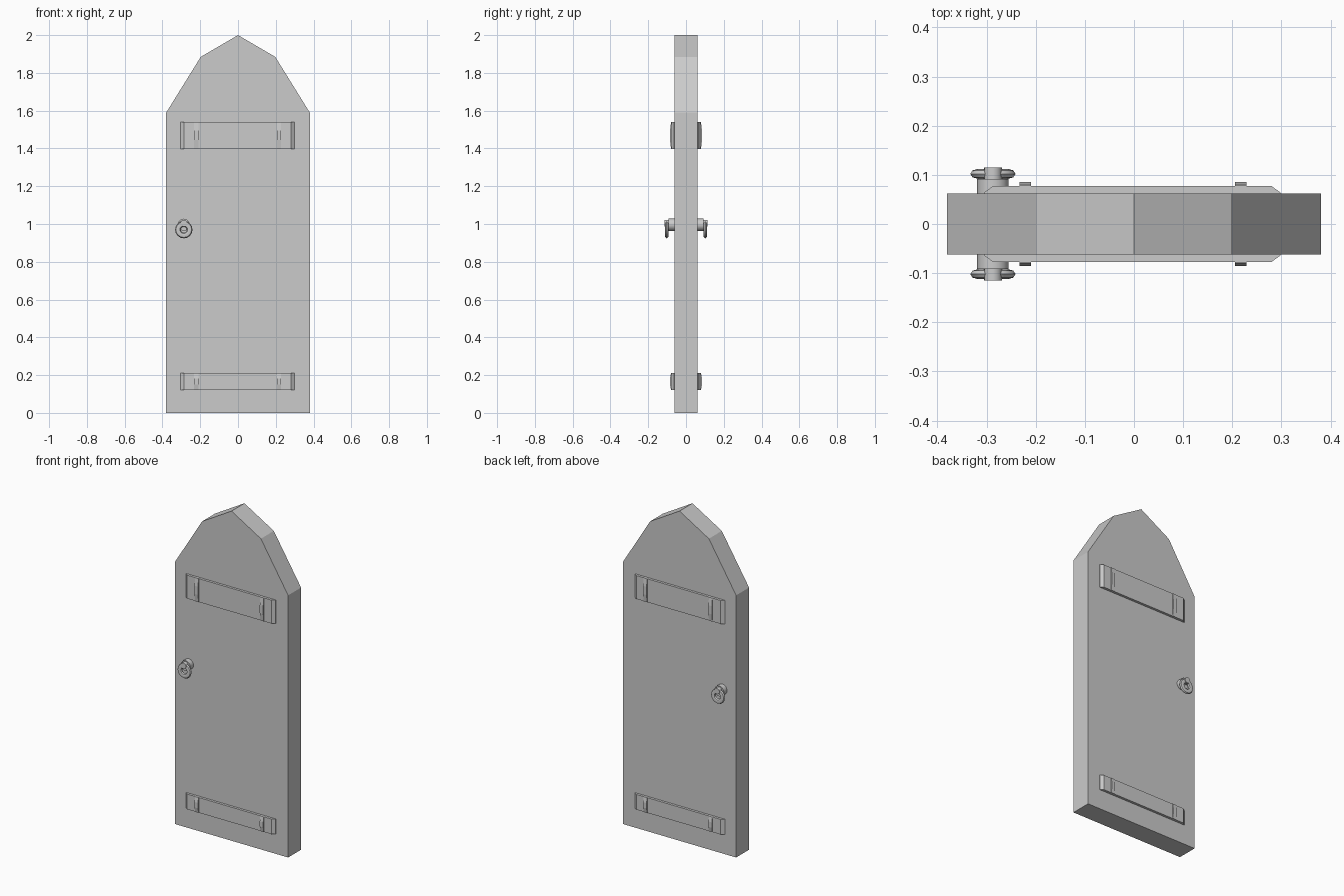
import bpy, bmesh, math
from mathutils import Matrix

if "Cube" in bpy.data.objects:
    bpy.data.objects.remove(bpy.data.objects["Cube"])


def finish(bm, name, mirror=False, smooth=False):
    bmesh.ops.recalc_face_normals(bm, faces=bm.faces)
    me = bpy.data.meshes.new(name)
    bm.to_mesh(me)
    bm.free()
    ob = bpy.data.objects.new(name, me)
    bpy.context.collection.objects.link(ob)
    if mirror:  # repeat on the back of the door
        m = ob.modifiers.new("both_sides", 'MIRROR')
        m.use_axis = (False, True, False)
        m.use_mirror_merge = False
    if smooth:
        bpy.ops.object.select_all(action='DESELECT')
        bpy.context.view_layer.objects.active = ob
        ob.select_set(True)
        bpy.ops.object.shade_smooth_by_angle(angle=math.radians(40))
    return ob


def prism(name, pts, offset, mirror=False):
    bm = bmesh.new()
    face = bm.faces.new([bm.verts.new(p) for p in pts])
    ext = bmesh.ops.extrude_face_region(bm, geom=[face])
    bmesh.ops.translate(bm, vec=offset,
                        verts=[v for v in ext['geom'] if isinstance(v, bmesh.types.BMVert)])
    return finish(bm, name, mirror)


def rod(name, r, y0, y1, x, z):
    bm = bmesh.new()
    mat = Matrix.Translation((x, (y0 + y1) / 2, z)) @ Matrix.Rotation(math.pi / 2, 4, 'X')
    bmesh.ops.create_cone(bm, cap_ends=True, segments=16, radius1=r, radius2=r,
                          depth=abs(y1 - y0), matrix=mat)
    return finish(bm, name, True, True)


D = 0.062   # half thickness of the door
S = 0.077   # outer face of the straps
HX = -0.287  # handle position

# Door slab with pointed, faceted arch
outline = [(-0.38, 0), (0.38, 0), (0.38, 1.59), (0.197, 1.885),
           (0, 2), (-0.197, 1.885), (-0.38, 1.59)]
prism("door_panel", [(x, -D, z) for x, z in outline], (0, 2 * D, 0))

# Iron straps with chamfered ends and raised bands, on both faces
for label, z0, z1 in (("lower", 0.12, 0.212), ("upper", 1.398, 1.54)):
    strap = [(-0.305, -D + 0.005), (-0.305, -D - 0.002), (-0.287, -S),
             (0.28, -S), (0.298, -D - 0.002), (0.298, -D + 0.005)]
    prism(label + "_strap", [(x, y, z0) for x, y in strap], (0, 0, z1 - z0), True)
    mid, h = (z0 + z1) / 2, (z1 - z0) / 2
    band = [(-S + 0.004, -h), (-S - 0.002, -h), (-S - 0.008, -h * 0.35),
            (-S - 0.008, h * 0.35), (-S - 0.002, h), (-S + 0.004, h)]
    for side, x in (("left", -0.221), ("right", 0.217)):
        prism(f"{label}_{side}_band", [(x - 0.0115, y, mid + z) for y, z in band],
              (0.023, 0, 0), True)

# Handle: base boss, stalk and hanging ring
rod("handle_boss", 0.032, -D + 0.005, -0.092, HX, 0.996)
rod("handle_stalk", 0.018, -0.09, -0.115, HX, 1.004)

bm = bmesh.new()
N, M = 16, 8
rings = []
for i in range(N):
    a = 2 * math.pi * i / N
    row = []
    for j in range(M):
        b = 2 * math.pi * j / M
        r = 0.031 + 0.015 * math.cos(b)
        row.append(bm.verts.new((HX + r * math.cos(a), -0.102 + 0.01 * math.sin(b),
                                 0.97 + r * math.sin(a))))
    rings.append(row)
for i in range(N):
    for j in range(M):
        p, q, k = rings[i], rings[(i + 1) % N], (j + 1) % M
        bm.faces.new((p[j], q[j], q[k], p[k]))
finish(bm, "handle_ring", True, True)
